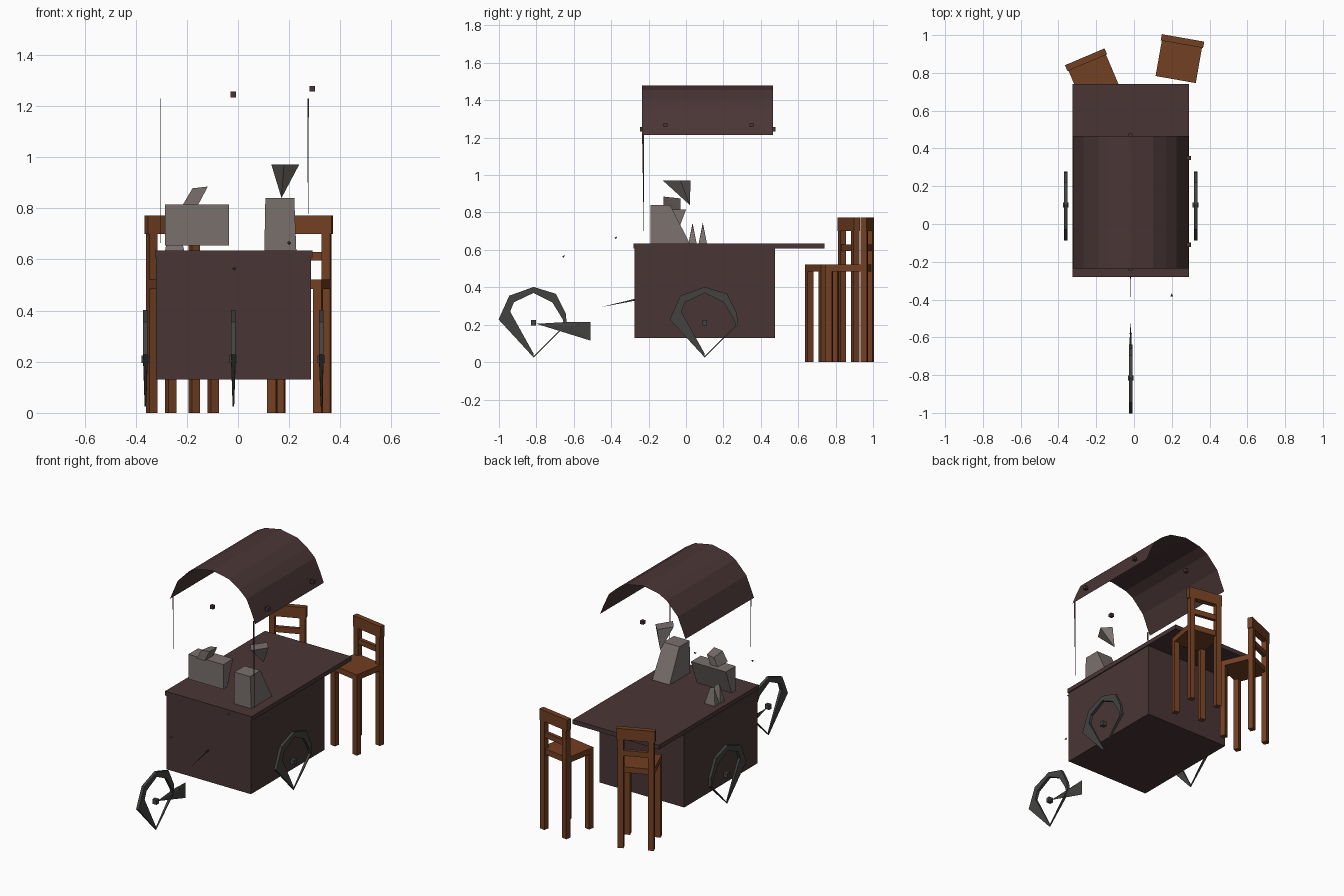
import bpy, bmesh
from math import radians, cos, sin
from mathutils import Matrix, Vector

if "Cube" in bpy.data.objects:
    bpy.data.objects.remove(bpy.data.objects["Cube"])


def material(name, rgb):
    m = bpy.data.materials.new(name)
    m.use_nodes = True
    m.diffuse_color = (*rgb, 1)
    m.node_tree.nodes["Principled BSDF"].inputs["Base Color"].default_value = (*rgb, 1)
    return m


PLUM = material("dark plum", (0.068, 0.036, 0.036))
WOOD = material("chair wood", (0.17, 0.05, 0.016))
GREY = material("warm grey", (0.19, 0.163, 0.152))
IRON = material("dark iron", (0.055, 0.055, 0.053))


def finish(name, bm, mat):
    bmesh.ops.recalc_face_normals(bm, faces=bm.faces)
    mesh = bpy.data.meshes.new(name)
    bm.to_mesh(mesh)
    bm.free()
    mesh.materials.append(mat)
    ob = bpy.data.objects.new(name, mesh)
    bpy.context.collection.objects.link(ob)
    return ob


def box_into(bm, lo, hi, matrix=Matrix()):
    lo, hi = Vector(lo), Vector(hi)
    m = matrix @ Matrix.Translation((lo + hi) / 2) @ Matrix.Diagonal((*(hi - lo), 1))
    return bmesh.ops.create_cube(bm, size=1, matrix=m)["verts"]


def box(name, lo, hi, mat, matrix=Matrix()):
    bm = bmesh.new()
    box_into(bm, lo, hi, matrix)
    return finish(name, bm, mat)


def hull(name, points, mat):
    bm = bmesh.new()
    for p in points:
        bm.verts.new(p)
    bmesh.ops.convex_hull(bm, input=bm.verts[:])
    return finish(name, bm, mat)


# Cart body and counter
box("cart_body", (-0.32, -0.275, 0.13), (0.285, 0.475, 0.607), PLUM)
box("counter_top", (-0.325, -0.28, 0.607), (0.292, 0.74, 0.635), PLUM)

# Arched canopy sheet
arch = [(-0.322, 1.215), (-0.267, 1.345), (-0.188, 1.427), (-0.13, 1.457), (-0.02, 1.478),
        (0.10, 1.455), (0.17, 1.41), (0.225, 1.36), (0.262, 1.28), (0.288, 1.215)]
bm = bmesh.new()
rows = [[bm.verts.new((x, y, z)) for x, z in arch] for y in (-0.235, 0.465)]
for i in range(len(arch) - 1):
    bm.faces.new((rows[0][i], rows[0][i + 1], rows[1][i + 1], rows[1][i]))
finish("canopy", bm, PLUM)

# Slender front posts
for side, x, w in (("right", -0.302, 0.001), ("left", 0.274, 0.003)):
    hull(side + "_post", [(x - w, -0.235, 1.23), (x + w, -0.235, 1.23), (x, -0.225, 1.23),
                          (x, -0.225, 0.65)], PLUM)

# Small lamps around the canopy rim
for i, (x, y, z) in enumerate([(-0.018, -0.235, 1.245), (-0.018, 0.468, 1.245),
                               (0.29, -0.11, 1.267), (0.29, 0.35, 1.267)]):
    r = 0.011
    box(f"canopy_lamp_{i}", (x - r, y - r, z - r), (x + r, y + r, z + r), PLUM)

# Wheels: a tapering faceted rim and a small hub
RIM = [((0.0, -0.185), (0.0, -0.165)), ((-0.187, 0.018), (-0.125, 0.06)),
       ((-0.13, 0.145), (-0.105, 0.11)), ((0.0, 0.192), (0.0, 0.16)),
       ((0.12, 0.155), (0.1, 0.11)), ((0.172, 0.05), (0.155, 0.02)),
       ((0.178, -0.01), (0.165, -0.012)), ((0.0, -0.185), (0.0, -0.178))]


def wheel(name, x, y, z=0.21):
    bm = bmesh.new()
    for (a, b), (c, d) in zip(RIM, RIM[1:]):
        loop = []
        for p in (a, c, d, b):
            loop.append([bm.verts.new((x + s * (0.009 if p[1] > -0.15 else 0.003),
                                       y + p[0], z + p[1])) for s in (-1, 1)])
        for s in (0, 1):
            bm.faces.new([v[s] for v in loop])
        for i, j in ((0, 1), (2, 3)):
            bm.faces.new((loop[i][0], loop[j][0], loop[j][1], loop[i][1]))
    finish(name, bm, IRON)
    box(name + "_hub", (x - 0.015, y - 0.013, z - 0.015), (x + 0.015, y + 0.013, z + 0.015), IRON)


wheel("left_wheel", 0.326, 0.1)
wheel("right_wheel", -0.362, 0.1)
wheel("front_wheel", -0.018, -0.815)

# Fork blade, handle sliver and loose fittings at the front
hull("front_fork", [(-0.018, -0.8, 0.205), (-0.012, -0.63, 0.195), (-0.024, -0.63, 0.215),
                    (-0.018, -0.51, 0.215), (-0.018, -0.51, 0.115)], IRON)
hull("front_strut", [(-0.018, -0.46, 0.293), (-0.02, -0.275, 0.338),
                     (-0.016, -0.275, 0.338), (-0.018, -0.275, 0.328)], IRON)
for name, x, y, z in (("saddle_bolt", -0.014, -0.655, 0.565), ("steering_bolt", -0.018, -0.575, 0.2),
                      ("bell", 0.2, -0.375, 0.665)):
    r = 0.008
    hull(name, [(x - r, y - r, z), (x + r, y - r, z), (x, y + r, z + r), (x, y, z - r)], IRON)


# Chairs: legs, seat and two back rails
def chair(name, x, y, angle):
    m = Matrix.Translation((x, y, 0)) @ Matrix.Rotation(radians(angle), 4, 'Z')
    bm = bmesh.new()
    w, d, t = 0.108, 0.112, 0.034
    for s in (-1, 1):
        a, b = sorted((s * w, s * (w - t)))
        box_into(bm, (a, -d, 0), (b, -d + t, 0.49), m)
        box_into(bm, (a, d - t, 0), (b, d, 0.77), m)
    box_into(bm, (-w, -d, 0.485), (w, d - 0.01, 0.522), m)
    box_into(bm, (-w + t, d - t + 0.006, 0.595), (w - t, d - 0.006, 0.63), m)
    box_into(bm, (-w - 0.006, d - t, 0.7), (w + 0.006, d, 0.772), m)
    finish(name, bm, WOOD)


chair("left_chair", 0.24, 0.875, -10)
chair("right_chair", -0.217, 0.782, 23)

# Coffee machine: wedge body with a tilted lid
hull("machine_body", [(x, y, z) for x in (-0.285, -0.035)
                      for y, z in ((-0.1, 0.655), (-0.06, 0.655), (-0.1, 0.815), (0.0, 0.815))], GREY)
hull("machine_lid", [(x, y, z) for y, s in ((-0.12, 0.0), (-0.03, 0.01))
                     for x, z in ((-0.215 + s, 0.815), (-0.155, 0.815), (-0.178, 0.878 - s),
                                  (-0.118 - s, 0.885 - s))], GREY)

# Grinder: sloped block with an inverted funnel
hull("grinder_body", [(0.103, -0.19, 0.635), (0.228, -0.19, 0.635), (0.103, 0.02, 0.635),
                      (0.228, 0.02, 0.635), (0.107, -0.19, 0.84), (0.22, -0.19, 0.84),
                      (0.107, -0.085, 0.84), (0.22, -0.085, 0.84)], GREY)
hull("grinder_funnel", [(0.13, -0.06, 0.972), (0.24, -0.03, 0.972), (0.18, -0.125, 0.972),
                        (0.19, 0.025, 0.972), (0.17, 0.02, 0.84)], GREY)

# Two pointed cups
for i, y in enumerate((0.035, 0.09)):
    hull(f"cup_{i}", [(-0.285, y - 0.022, 0.635), (-0.285, y + 0.022, 0.635),
                      (-0.21, y - 0.022, 0.635), (-0.21, y + 0.022, 0.635),
                      (-0.265, y, 0.745), (-0.235, y, 0.735)], GREY)
